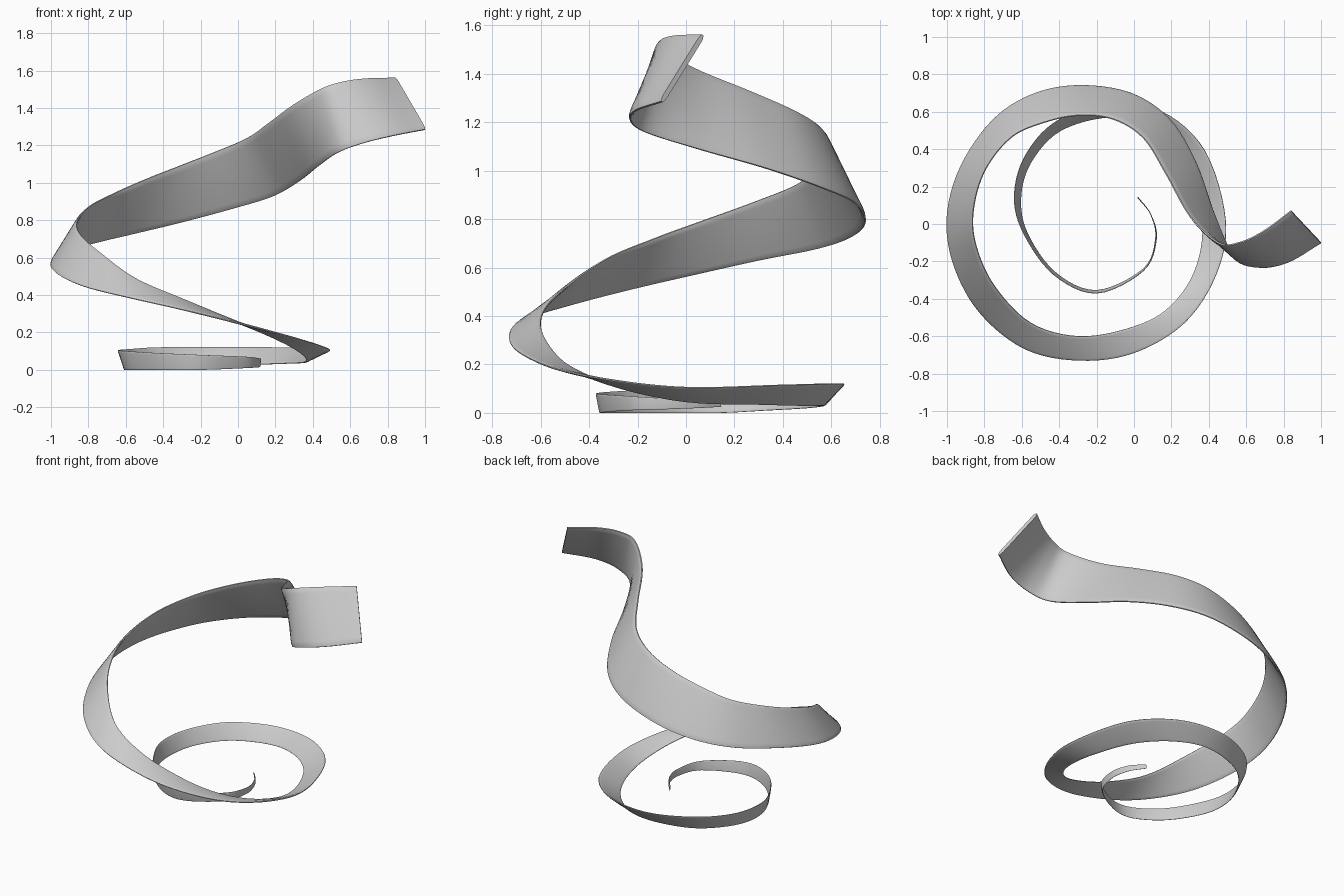
import bpy, bmesh, math
from mathutils import Vector

# Two matching guide rails of the ribbon: outer/lower rim and inner/upper rim
rail_a = [
    (.02, .14, .055), (.09, .05, .06), (.12, -.08, .06), (.05, -.25, .07),
    (-.2, -.37, .08), (-.43, -.27, .09), (-.59, -.05, .10), (-.64, .14, .105),
    (-.59, .35, .11), (-.43, .54, .12), (-.15, .65, .12), (.15, .60, .12),
    (.38, .39, .115), (.49, .02, .105), (.44, -.27, .13), (.27, -.53, .18),
    (0, -.69, .25), (-.29, -.73, .32), (-.58, -.67, .385), (-.82, -.48, .445),
    (-.96, -.23, .51), (-1, .03, .57), (-.93, .30, .63), (-.76, .55, .68),
    (-.55, .69, .73), (-.30, .74, .79), (-.02, .70, .865), (.19, .56, .93),
    (.33, .33, 1.01), (.43, .05, 1.09), (.53, -.17, 1.16), (.66, -.23, 1.21),
    (.82, -.205, 1.25), (1, -.10, 1.285)]
rail_b = [
    (.02, .145, .025), (.09, .05, .02), (.115, -.08, .015), (.05, -.24, .01),
    (-.2, -.355, .0), (-.42, -.26, .0), (-.57, -.05, .0), (-.605, .14, .0),
    (-.55, .33, .01), (-.39, .50, .02), (-.12, .57, .03), (.10, .50, .03),
    (.27, .31, .035), (.365, .01, .045), (.32, -.26, .10), (.17, -.46, .18),
    (-.04, -.56, .27), (-.30, -.60, .38), (-.55, -.53, .49), (-.74, -.34, .63),
    (-.84, -.13, .72), (-.86, .06, .79), (-.80, .28, .87), (-.66, .46, .945),
    (-.49, .54, 1.02), (-.30, .58, 1.095), (-.11, .56, 1.17), (.05, .46, 1.24),
    (.17, .27, 1.325), (.30, .04, 1.42), (.45, -.10, 1.505), (.56, -.10, 1.54),
    (.69, -.04, 1.557), (.84, .07, 1.56)]

STEPS = 6


def smooth_path(pts):
    p = [Vector(q) for q in pts]
    p = [2 * p[0] - p[1]] + p + [2 * p[-1] - p[-2]]
    out = []
    for i in range(1, len(p) - 2):
        a, b, c, d = p[i - 1:i + 3]
        for k in range(STEPS):
            t = k / STEPS
            out.append(.5 * (2 * b + (c - a) * t + (2 * a - 5 * b + 4 * c - d) * t * t
                             + (3 * b - a - 3 * c + d) * t ** 3))
    return out + [p[-2]]


# Flat rounded cross-section: position across the width, thickness factor
section = [(0, .35), (.04, .85), (.1, 1), (.5, 1), (.9, 1), (.96, .85), (1, .35)]
section += [(u, -v) for u, v in reversed(section)]

path_a, path_b = smooth_path(rail_a), smooth_path(rail_b)
n = len(path_a)
bm = bmesh.new()
rings = []
for i, (a, b) in enumerate(zip(path_a, path_b)):
    lo, hi = max(i - 1, 0), min(i + 1, n - 1)
    along = (path_a[hi] + path_b[hi]) - (path_a[lo] + path_b[lo])
    normal = along.cross(b - a).normalized()
    half = .002 + .009 * i / (n - 1)
    rings.append([bm.verts.new(a.lerp(b, u) + normal * half * v) for u, v in section])
m = len(section)
for r, s in zip(rings, rings[1:]):
    for j in range(m):
        bm.faces.new((r[j], r[(j + 1) % m], s[(j + 1) % m], s[j]))
bm.faces.new(rings[0])
bm.faces.new(rings[-1])
bmesh.ops.recalc_face_normals(bm, faces=bm.faces[:])

# Spiral ribbon object
mesh = bpy.data.meshes.new("spiral_ribbon")
bm.to_mesh(mesh)
bm.free()
ribbon = bpy.data.objects.new("spiral_ribbon", mesh)
bpy.context.collection.objects.link(ribbon)
bpy.context.view_layer.objects.active = ribbon
ribbon.select_set(True)
bpy.ops.object.shade_smooth_by_angle(angle=math.radians(50))
